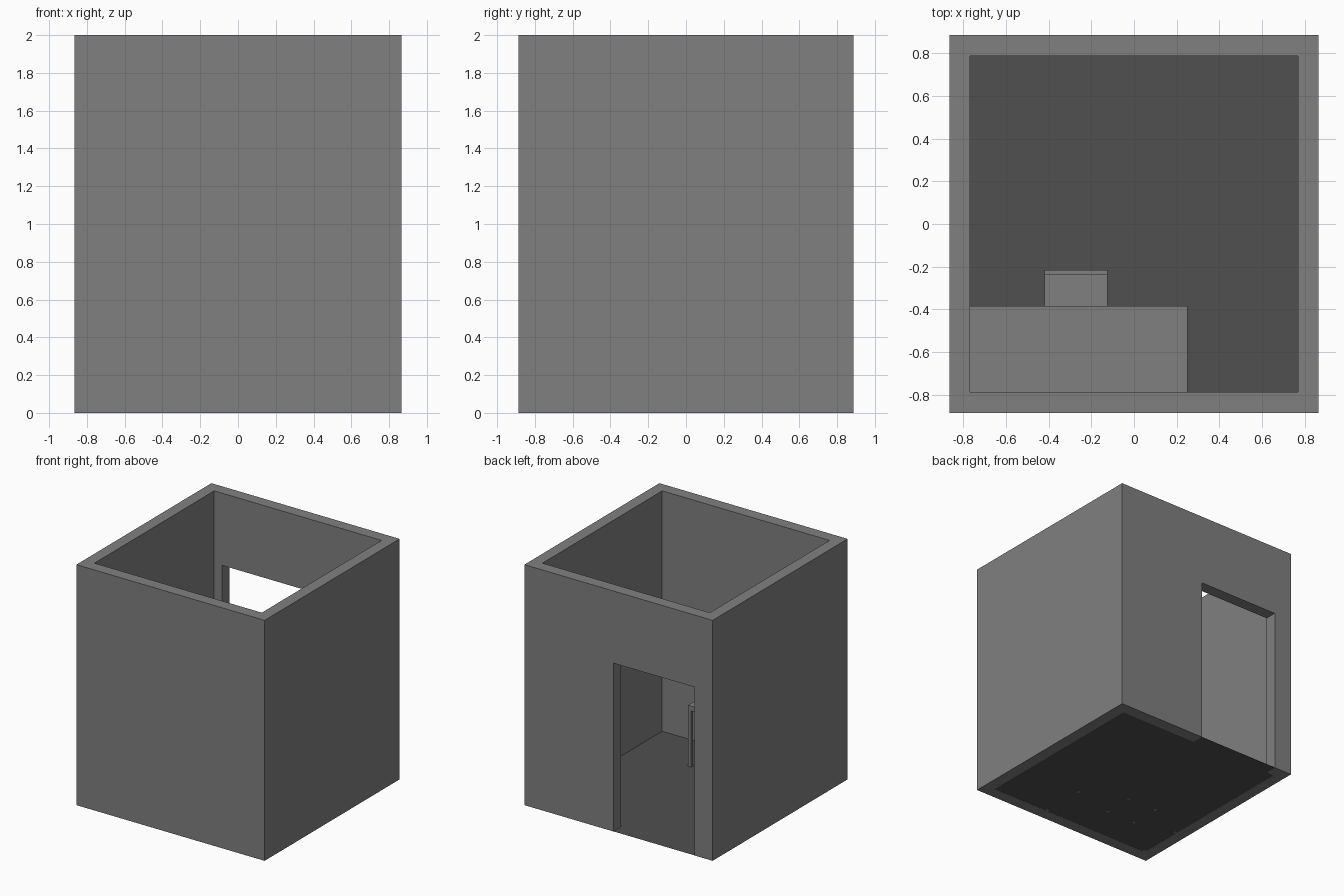
import bpy, bmesh

if "Cube" in bpy.data.objects:
    bpy.data.objects.remove(bpy.data.objects["Cube"])


def material(name, v):
    m = bpy.data.materials.new(name)
    m.diffuse_color = (v, v, v, 1)
    m.use_nodes = True
    m.node_tree.nodes["Principled BSDF"].inputs["Base Color"].default_value = m.diffuse_color
    return m


GREY = material("mid_grey", 0.216)
DARK = material("dark_grey", 0.08)


def add_box(bm, x, y, z):
    """Axis-aligned box given (min, max) ranges."""
    verts = bmesh.ops.create_cube(bm, size=1)["verts"]
    for v in verts:
        v.co = [r[0] + (c + 0.5) * (r[1] - r[0]) for r, c in zip((x, y, z), v.co)]


def finish(bm, name, mat=GREY):
    mesh = bpy.data.meshes.new(name)
    bm.to_mesh(mesh)
    bm.free()
    mesh.materials.append(mat)
    obj = bpy.data.objects.new(name, mesh)
    bpy.context.collection.objects.link(obj)
    return obj


def boxes(name, *ranges):
    bm = bmesh.new()
    for r in ranges:
        add_box(bm, *r)
    return finish(bm, name)


def prism(name, outline, axis_map, depth):
    """Extrude a closed 2D outline through depth."""
    bm = bmesh.new()
    face = bm.faces.new([bm.verts.new(axis_map(a, b, depth[0])) for a, b in outline])
    new = bmesh.ops.extrude_face_region(bm, geom=[face])["geom"]
    shift = [q - p for p, q in zip(axis_map(0, 0, depth[0]), axis_map(0, 0, depth[1]))]
    bmesh.ops.translate(bm, vec=shift, verts=[g for g in new if isinstance(g, bmesh.types.BMVert)])
    bmesh.ops.recalc_face_normals(bm, faces=bm.faces)
    return finish(bm, name)


def legs(name, x, y, top, t):
    """Four square legs at the corners of a rectangle."""
    return boxes(name, *[(px, py, (0, top))
                         for px in ((x[0], x[0] + t), (x[1] - t, x[1]))
                         for py in ((y[0], y[0] + t), (y[1] - t, y[1]))])


X, Y, H = 0.866, 0.887, 2.0
IX, IY = 0.77, 0.787
DOOR_L, DOOR_R, DOOR_H = -0.70, 0.047, 1.40

# Room: three plain walls as a U, back wall with the doorway
prism("side_and_front_walls",
      [(-X, IY), (-X, -Y), (X, -Y), (X, IY), (IX, IY), (IX, -IY), (-IX, -IY), (-IX, IY)],
      lambda a, b, d: (a, b, d), (0, H))
prism("back_wall_with_doorway",
      [(-X, 0), (DOOR_L, 0), (DOOR_L, DOOR_H), (DOOR_R, DOOR_H),
       (DOOR_R, 0), (X, 0), (X, H), (-X, H)],
      lambda a, b, d: (a, d, b), (IY, Y))

# Floor, a single dark sheet running under the walls and through the doorway
bm = bmesh.new()
bm.faces.new([bm.verts.new((sx * X, sy * Y, 0.001))
              for sx, sy in ((-1, -1), (1, -1), (1, 1), (-1, 1))])
finish(bm, "floor", DARK)

# Desk against the front wall
DX, DY = (-0.77, 0.25), (-0.787, -0.385)
boxes("desk_top", (DX, DY, (0.47, 0.51)))
legs("desk_legs", DX, DY, 0.47, 0.027)

# Chair pushed under the desk
CX, CY = (-0.42, -0.125), (-0.50, -0.215)
boxes("chair_seat", (CX, CY, (0.28, 0.305)))
legs("chair_legs", CX, CY, 0.28, 0.025)
boxes("chair_back", (CX, (-0.237, -0.215), (0.305, 0.60)))
